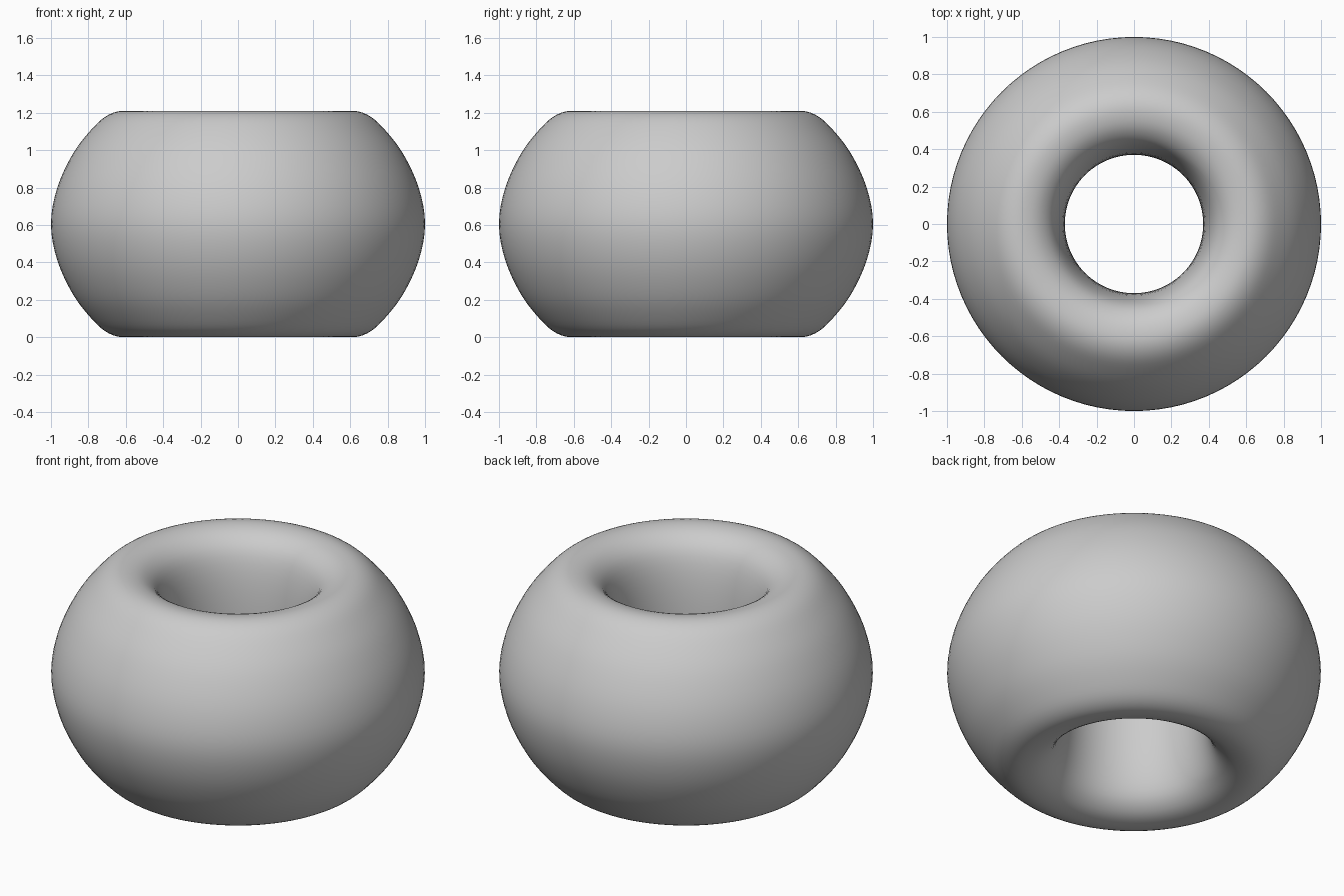
import bpy, bmesh, math
from mathutils import Vector

if "Cube" in bpy.data.objects:
    bpy.data.objects.remove(bpy.data.objects["Cube"])

MID = 0.605   # half height
SEGMENTS = 96
STEPS = 4

# Upper half of the ring's cross-section (radius, height), outside to inside
upper = [(1.0, 0.605), (0.966, 0.80), (0.88, 0.985), (0.775, 1.12),
         (0.69, 1.19), (0.60, 1.21), (0.50, 1.18), (0.425, 1.09),
         (0.383, 0.90), (0.37, 0.605)]
# Mirror to close the section
section = upper + [(r, 2 * MID - z) for r, z in reversed(upper[1:-1])]


def smooth_loop(points, steps):
    """Closed Catmull-Rom curve through the points."""
    pts = [Vector(p) for p in points]
    n, out = len(pts), []
    for i in range(n):
        a, b, c, d = (pts[(i + k) % n] for k in (-1, 0, 1, 2))
        for s in range(steps):
            t = s / steps
            out.append(0.5 * (2 * b + (c - a) * t + (2 * a - 5 * b + 4 * c - d) * t**2
                              + (3 * b - a - 3 * c + d) * t**3))
    return out


# Ring: section swept around z
profile = smooth_loop(section, STEPS)
bm = bmesh.new()
rings = []
for i in range(SEGMENTS):
    a = 2 * math.pi * i / SEGMENTS
    rings.append([bm.verts.new((p.x * math.cos(a), p.x * math.sin(a), max(p.y, 0)))
                  for p in profile])
n = len(profile)
for i in range(SEGMENTS):
    r0, r1 = rings[i], rings[(i + 1) % SEGMENTS]
    for j in range(n):
        k = (j + 1) % n
        bm.faces.new((r0[j], r1[j], r1[k], r0[k])).smooth = True
bmesh.ops.recalc_face_normals(bm, faces=bm.faces)

mesh = bpy.data.meshes.new("ring_body")
bm.to_mesh(mesh)
bm.free()
ring = bpy.data.objects.new("ring_body", mesh)
bpy.context.collection.objects.link(ring)
